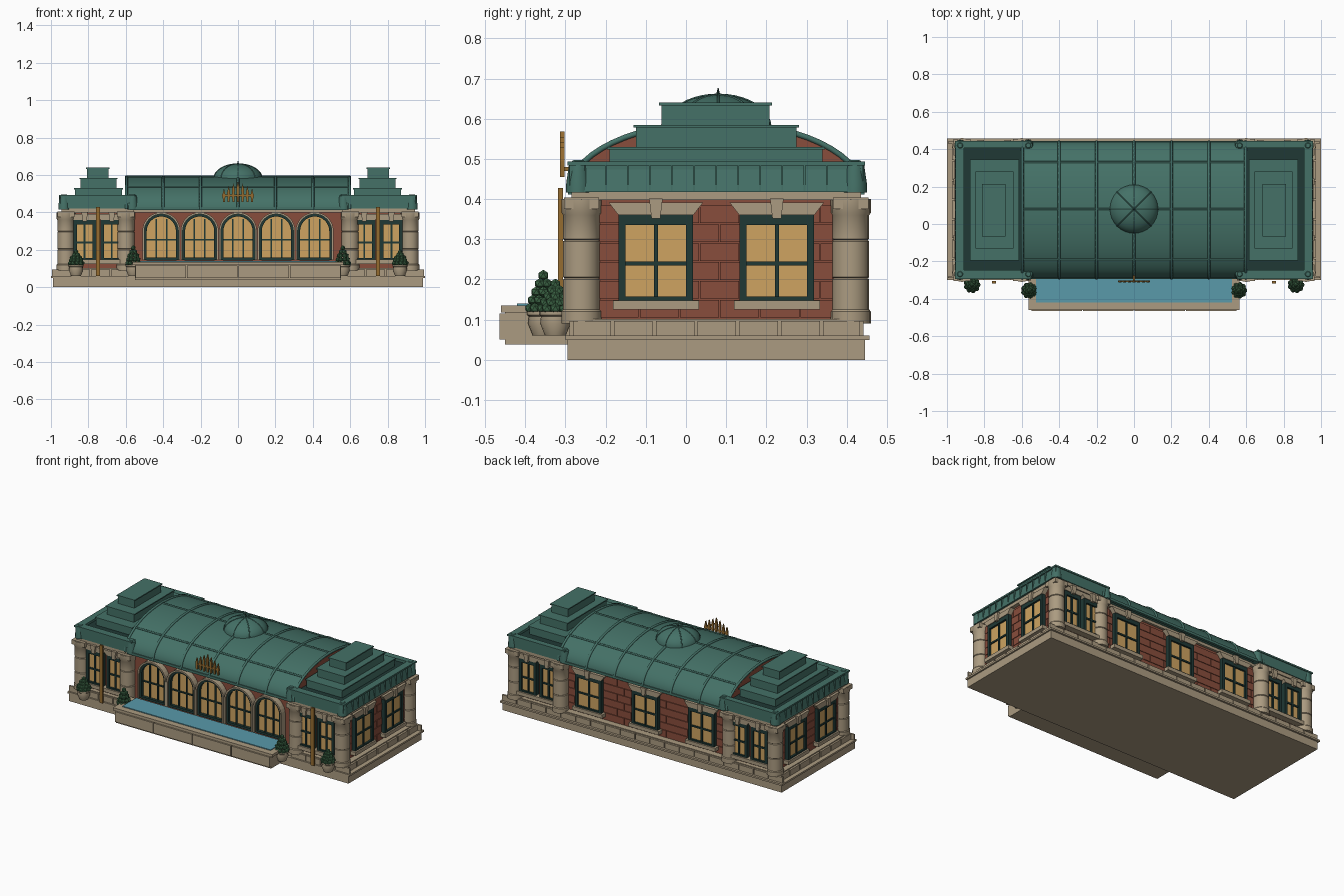
import bpy, bmesh
from math import pi, sin, cos, sqrt
from mathutils import Matrix, Vector

if "Cube" in bpy.data.objects:
    bpy.data.objects.remove(bpy.data.objects["Cube"])


def material(name, *rgb):
    m = bpy.data.materials.new(name)
    m.use_nodes = True
    m.diffuse_color = (*rgb, 1)
    m.node_tree.nodes["Principled BSDF"].inputs["Base Color"].default_value = (*rgb, 1)
    return m


STONE = material("sand stone", .41, .33, .22)
BRICK = material("red brick", .25, .075, .045)
GREEN = material("green copper", .058, .165, .135)
DARK = material("dark green trim", .014, .04, .035)
GLASS = material("amber glass", .62, .37, .12)
WATER = material("pool blue", .1, .32, .4)
LEAF = material("leaf green", .045, .13, .06)
GOLD = material("bronze", .3, .15, .03)

parts = {}
HOME = Matrix.Identity(4)


def mesh(name, mat):
    return parts.setdefault(name, (bmesh.new(), mat))[0]


def prism(name, mat, pts, y0, y1, M=HOME):
    """Extrude an outline in local x, z from y0 to y1."""
    bm = mesh(name, mat)
    a, b = ([bm.verts.new(M @ Vector((x, y, z))) for x, z in pts] for y in (y0, y1))
    n = len(pts)
    faces = [bm.faces.new(a), bm.faces.new(b[::-1])]
    faces += [bm.faces.new((a[i], b[i], b[(i + 1) % n], a[(i + 1) % n])) for i in range(n)]
    bmesh.ops.recalc_face_normals(bm, faces=faces)


def box(name, mat, x0, x1, y0, y1, z0, z1, M=HOME):
    prism(name, mat, [(x0, z0), (x1, z0), (x1, z1), (x0, z1)], y0, y1, M)


def lathe(name, mat, profile, x, y, n=16):
    bm = mesh(name, mat)
    rings = [[bm.verts.new((x + r * cos(2 * pi * i / n), y + r * sin(2 * pi * i / n), z))
              for i in range(n)] for r, z in profile]
    faces = [bm.faces.new(rings[0]), bm.faces.new(rings[-1])]
    for a, b in zip(rings, rings[1:]):
        faces += [bm.faces.new((a[i], a[(i + 1) % n], b[(i + 1) % n], b[i])) for i in range(n)]
    bmesh.ops.recalc_face_normals(bm, faces=faces)


def tube(name, mat, pts, r):
    cu = bpy.data.curves.new(name, 'CURVE')
    cu.dimensions = '3D'
    cu.bevel_depth, cu.bevel_resolution = r, 1
    s = cu.splines.new('POLY')
    s.points.add(len(pts) - 1)
    for p, q in zip(s.points, pts):
        p.co = (*q, 1)
    cu.materials.append(mat)
    bpy.context.collection.objects.link(bpy.data.objects.new(name, cu))


def wall(x, y, turn):
    return Matrix.Translation((x, y, 0)) @ Matrix.Rotation(turn * pi / 2, 4, 'Z')


def window(M, w):
    """Square-headed window; w is half the glass width."""
    o = w + .018
    box("window_glass", GLASS, -w, w, -.014, .01, .15, .34, M)
    for s in (-1, 1):
        box("window_frame", DARK, min(s * w, s * o), max(s * w, s * o), -.026, .01, .145, .36, M)
    for z0, z1 in ((.143, .157), (.335, .36)):
        box("window_frame", DARK, -o, o, -.026, .01, z0, z1, M)
    box("window_frame", DARK, -.005, .005, -.021, 0, .15, .34, M)
    box("window_frame", DARK, -w, w, -.021, 0, .235, .245, M)
    box("window_sill", STONE, -o - .014, o + .014, -.036, .01, .125, .148, M)
    prism("window_lintel", STONE, [(-o, .36), (o, .36), (o + .025, .392), (-o - .025, .392)], -.03, .01, M)
    prism("keystone", STONE, [(-.011, .352), (.011, .352), (.017, .402), (-.017, .402)], -.042, .01, M)


# Stepped base with block course
box("base", STONE, -.99, .99, -.295, .445, 0, .05)
box("base_cap", STONE, -1, 1, -.3, .457, .049, .06)
box("block_course", STONE, -.96, .96, -.28, .43, .06, .102)
for i in range(19):
    x = -.945 + i * .105
    box("base_blocks", STONE, x - .05, x + .05, .43, .442, .06, .096)
    if abs(x) > .56:
        box("base_blocks", STONE, x - .05, x + .05, -.29, -.28, .06, .096)
for i in range(7):
    y = -.235 + i * .104
    for s in (-1, 1):
        box("base_blocks", STONE, s * .96, s * .972, y - .048, y + .048, .06, .096)

# Brick walls: central hall and end pavilions
box("hall_wall", BRICK, -.62, .62, -.25, .39, .1, .41)
for s in (-1, 1):
    box("pavilion_wall", BRICK, s * .59, s * .92, -.255, .405, .1, .41)


def brickwork(M, half, name):
    for row in range(6):
        z = .105 + row * .047
        x = -half - (row % 2) * .05
        while x < half:
            a, b = max(x, -half), min(x + .097, half)
            if b - a > .01:
                box(name, BRICK, a, b, -.006, 0, z, z + .044, M)
            x += .1


brickwork(wall(0, .39, 2), .56, "back_bricks")
for s in (-1, 1):
    brickwork(wall(s * .92, .075, s), .29, "side_bricks")

# Windows: back, sides and pavilion pairs
for x in (-.4, 0, .4):
    window(wall(x, .394, 2), .075)
for s in (-1, 1):
    for y in (-.075, .226):
        window(wall(s * .924, y, s), .075)
    for x in (.675, .82):
        window(wall(s * x, -.258, 0), .042)
        window(wall(s * x, .408, 2), .042)


# Arched windows of the hall front
def arch(r):
    curve = [(r * cos(pi * i / 16), .3 + r * sin(pi * i / 16)) for i in range(17)]
    return [(r, .145)] + curve + [(-r, .145)]


def arch_band(name, mat, r0, r1, depth, M):
    a, b = arch(r0), arch(r1)
    for i in range(len(a) - 1):
        prism(name, mat, [a[i], b[i], b[i + 1], a[i + 1]], -depth, .01, M)


for i in range(-2, 3):
    M = wall(i * .205, -.25, 0)
    prism("arch_glass", GLASS, arch(.08), -.012, .01, M)
    arch_band("arch_frame", DARK, .078, .092, .03, M)
    arch_band("arch_surround", STONE, .091, .101, .04, M)
    box("arch_frame", DARK, -.08, .08, -.03, 0, .143, .158, M)
    for x, top in ((-.028, .365), (.028, .365)):
        box("arch_bars", DARK, x - .004, x + .004, -.02, 0, .15, top, M)
    box("arch_bars", DARK, -.08, .08, -.02, 0, .25, .258, M)

# Drum columns with capitals
shaft = [(.05, .09), (.05, .12), (.046, .125)]
for z in (.2, .295):
    shaft += [(.046, z), (.042, z + .003), (.046, z + .006)]
shaft += [(.046, .36), (.05, .366), (.05, .4)]
for x in (-.92, -.6, .6, .92):
    for y in (-.26, .41):
        lathe("columns", STONE, shaft, x, y)
        box("capitals", STONE, x - .046, x + .046, y - .044, y + .044, .375, .404)

# Stone cornice
box("hall_cornice", STONE, -.6, .6, -.262, .405, .4, .418)
for s in (-1, 1):
    box("pavilion_cornice", STONE, s * .56, s * .945, -.285, .435, .398, .42)

# Barrel roof with standing seams
CY, A, B, Z0 = .075, .365, .173, .418


def crown(y):
    return Z0 + B * sqrt(max(0, 1 - ((y - CY) / A) ** 2))


profile = [(CY + A * cos(pi * i / 28), Z0 + B * sin(pi * i / 28)) for i in range(29)]
prism("barrel_roof", GREEN, profile, -.6, .6, wall(0, 0, 1))
for x in (-.597, -.4, -.2, 0, .2, .4, .597):
    tube("roof_rib", GREEN, [(x, y, z) for y, z in profile], .008)
for y in (-.19, .08, .33):
    tube("roof_seam", GREEN, [(-.6, y, crown(y)), (.6, y, crown(y))], .006)
for y in (-.286, .436):
    box("hall_gutter", GREEN, -.58, .58, y - .008, y + .008, .412, .428)

# Ribbed dome with finial
arc = [(.13 * cos(pi * i / 20), .58 + .08 * sin(pi * i / 20)) for i in range(11)]
lathe("dome", GREEN, arc[:-1] + [(.003, .66)], 0, .08, 32)
for k in range(8):
    a = k * pi / 4
    tube("dome_rib", GREEN, [(r * cos(a), .08 + r * sin(a), z) for r, z in arc], .003)
lathe("finial", DARK, [(.008, .655), (.004, .664), (.001, .677)], 0, .08, 8)

# Pavilion roofs: parapet, sunk deck and three tiers
for s in (-1, 1):
    prism("eave", GREEN, [(s * .55, .418), (s * .957, .418), (s * .945, .474), (s * .56, .474)], -.28, .432)
    box("roof_deck", DARK, s * .59, s * .912, -.247, .407, .47, .478)
    for y0, y1 in ((-.295, -.247), (.407, .445)):
        box("parapet", GREEN, s * .555, s * .95, y0 + .005, y1 - .005, .42, .487)
        box("parapet_lip", GREEN, s * .55, s * .956, y0, y1, .484, .494)
    box("parapet", GREEN, s * .912, s * .945, -.28, .43, .44, .487)
    box("parapet_lip", GREEN, s * .91, s * .955, -.29, .44, .484, .494)
    for x in (.565, .93):
        for y in (-.268, .42):
            lathe("eave_corners", GREEN, [(.031, .416), (.03, .44), (.023, .488), (.012, .497)], s * x, y, 12)
    for i in range(11):
        y = -.2 + i * .055
        box("eave_seams", GREEN, s * .94, s * .957, y - .002, y + .002, .42, .488)
    for x0, x1, y0, y1, z0, z1 in ((.62, .872, -.19, .34, .47, .53),
                                   (.65, .842, -.125, .275, .53, .585),
                                   (.692, .807, -.061, .208, .585, .64)):
        box("roof_tiers", GREEN, s * x0, s * x1, y0, y1, z0, z1 - .004)
        box("tier_lips", GREEN, s * (x0 - .006), s * (x1 + .006), y0 - .006, y1 + .006, z1 - .007, z1)

# Bronze crest and banner poles
for i in range(-3, 4):
    x, top = i * .025, .568 - abs(i) * .013
    prism("crest", GOLD, [(x - .005, .455), (x + .005, .455), (x + .008, top - .035),
                          (x, top), (x - .008, top - .035)], -.313, -.302)
box("crest", GOLD, -.085, .085, -.311, -.303, .485, .495)
box("crest", GOLD, -.006, .006, -.306, -.25, .47, .48)
for s in (-1, 1):
    box("banner_poles", GOLD, s * .738, s * .76, -.318, -.306, .06, .428)

# Pool terrace
box("pool_terrace", STONE, -.55, .55, -.45, -.28, .038, .12)
box("pool_curb", STONE, -.565, .565, -.46, -.418, .118, .135)
for s in (-1, 1):
    box("pool_curb", STONE, s * .52, s * .565, -.45, -.28, .118, .135)
box("pool_water", WATER, -.525, .525, -.42, -.28, .12, .14)
for i in range(4):
    x = -.5475 + i * .275
    box("terrace_panels", STONE, x, x + .27, -.464, -.45, .05, .115)

# Potted shrubs
for x, y, h in ((.56, -.355, .222), (.866, -.325, .2)):
    for s in (-1, 1):
        lathe("plant_pots", STONE, [(.026, .06), (.038, .09), (.036, .108), (.041, .112), (.041, .12)], s * x, y)
        for k, (n, r) in enumerate(((9, .033), (8, .028), (6, .02), (4, .012), (1, 0))):
            z = .128 + k * (h - .14) / 4
            for j in range(n):
                a = 2 * pi * (j + k / 2) / n
                P = Matrix.Translation((s * x + r * cos(a), y + r * sin(a), z))
                bmesh.ops.create_icosphere(mesh("shrubs", LEAF), subdivisions=1, radius=.014, matrix=P)

# Turn the collected parts into objects
for name, (bm, mat) in parts.items():
    me = bpy.data.meshes.new(name)
    bm.to_mesh(me)
    bm.free()
    me.materials.append(mat)
    ob = bpy.data.objects.new(name, me)
    bpy.context.collection.objects.link(ob)
    if name == "barrel_roof":
        me.materials.append(BRICK)
        for f in me.polygons:
            f.material_index = int(abs(f.normal.x) > .9)
    if name in ("columns", "dome", "barrel_roof", "plant_pots", "eave_corners"):
        bpy.ops.object.select_all(action='DESELECT')
        ob.select_set(True)
        bpy.context.view_layer.objects.active = ob
        bpy.ops.object.shade_smooth_by_angle(angle=.6)
